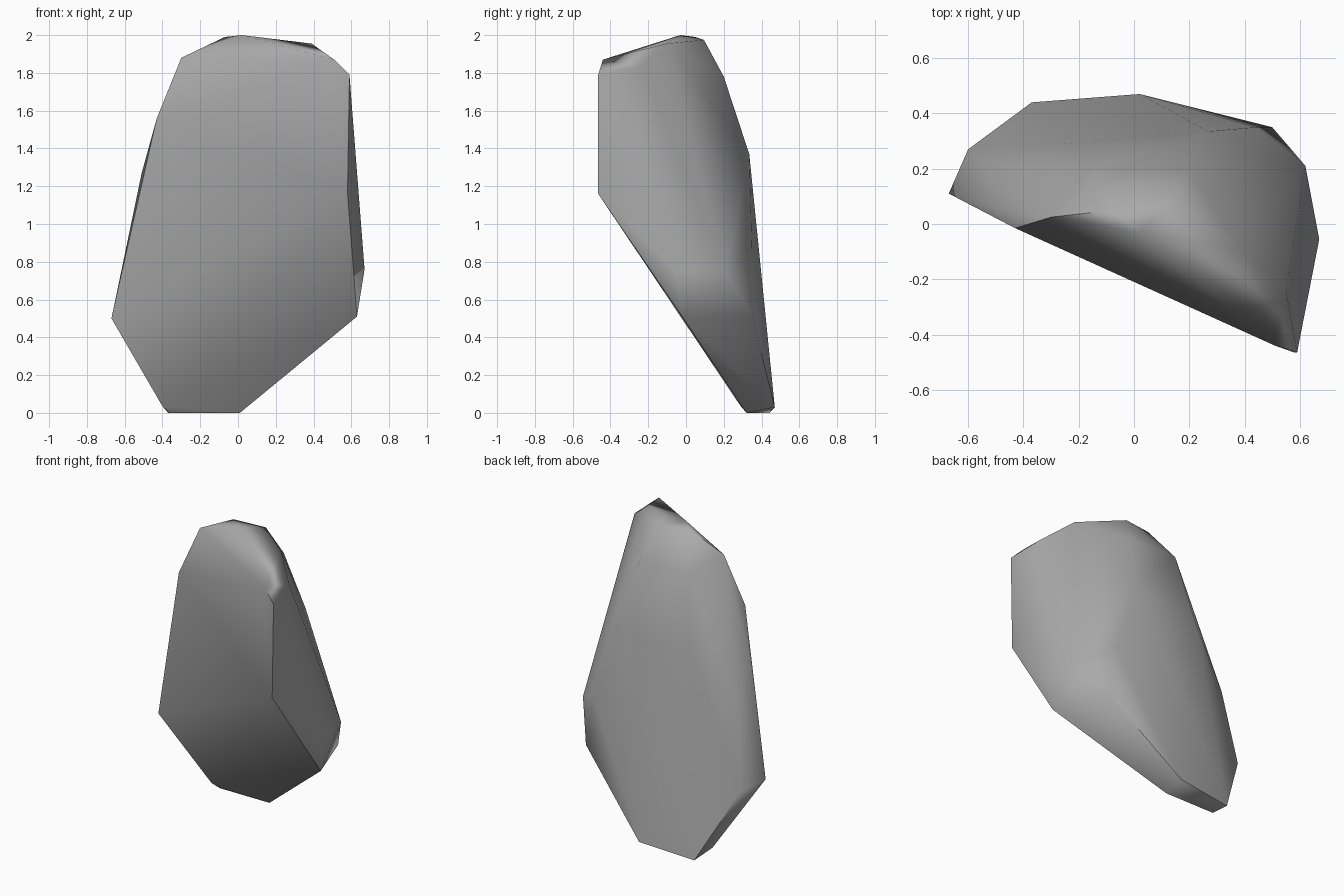
import bpy
import bmesh
import math

cube = bpy.data.objects.get("Cube")
if cube:
    bpy.data.objects.remove(cube, do_unlink=True)


def make_material(name, level):
    """One plain matte grey material."""
    mat = bpy.data.materials.new(name)
    mat.use_nodes = True
    colour = (level, level, level, 1)
    mat.diffuse_color = colour
    shader = mat.node_tree.nodes["Principled BSDF"]
    shader.inputs["Base Color"].default_value = colour
    shader.inputs["Roughness"].default_value = 0.9
    return mat


# Corners of the boulder, grouped by the region of stone they shape
corners = {
    "foot": [(-.36, .32, 0), (.01, .32, 0), (-.37, .44, 0),
             (.02, .47, .03), (-.4, .29, .035)],
    "lower_belt": [(-.67, .11, .5), (-.6, .27, .46), (.63, -.02, .51),
                   (.5, .35, .51), (.67, -.055, .76), (.62, .21, .75)],
    "front_prow": [(.58, -.465, 1.16), (.59, -.465, 1.79), (.51, -.44, 1.87)],
    "left_flank": [(-.53, .2, .97), (-.51, .06, 1.27), (-.43, -.015, 1.56)],
    "back": [(.44, .35, .85), (.27, .335, 1.37), (-.25, .29, 1.3),
             (.2, .2, 1.78), (-.16, .2, 1.78)],
    "crown": [(-.3, .025, 1.88), (-.07, .05, 1.99), (.02, -.03, 2),
              (.14, .095, 1.975), (.39, -.1, 1.955), (.55, -.24, 1.83)],
}


def build_hull(name, groups, material):
    """Wrap all corner groups in one faceted convex skin."""
    bm = bmesh.new()
    for points in groups.values():
        for point in points:
            bm.verts.new(point)
    bmesh.ops.convex_hull(bm, input=bm.verts[:])
    # Drop corners that fell inside the skin
    loose = [v for v in bm.verts if not v.link_faces]
    bmesh.ops.delete(bm, geom=loose, context='VERTS')
    # Merge nearly level triangles into broad planes
    bmesh.ops.dissolve_limit(bm, angle_limit=math.radians(2),
                             verts=bm.verts[:], edges=bm.edges[:])
    bmesh.ops.recalc_face_normals(bm, faces=bm.faces[:])
    mesh = bpy.data.meshes.new(name)
    bm.to_mesh(mesh)
    bm.free()
    mesh.materials.append(material)
    obj = bpy.data.objects.new(name, mesh)
    bpy.context.collection.objects.link(obj)
    return obj


boulder = build_hull("boulder", corners, make_material("stone_grey", .4))

# Soft shading over shallow facets, crisp on the hard breaks
bpy.ops.object.select_all(action='DESELECT')
boulder.select_set(True)
bpy.context.view_layer.objects.active = boulder
bpy.ops.object.shade_smooth_by_angle(angle=math.radians(45))
weighted = boulder.modifiers.new("weighted_normals", 'WEIGHTED_NORMAL')
weighted.keep_sharp = True
